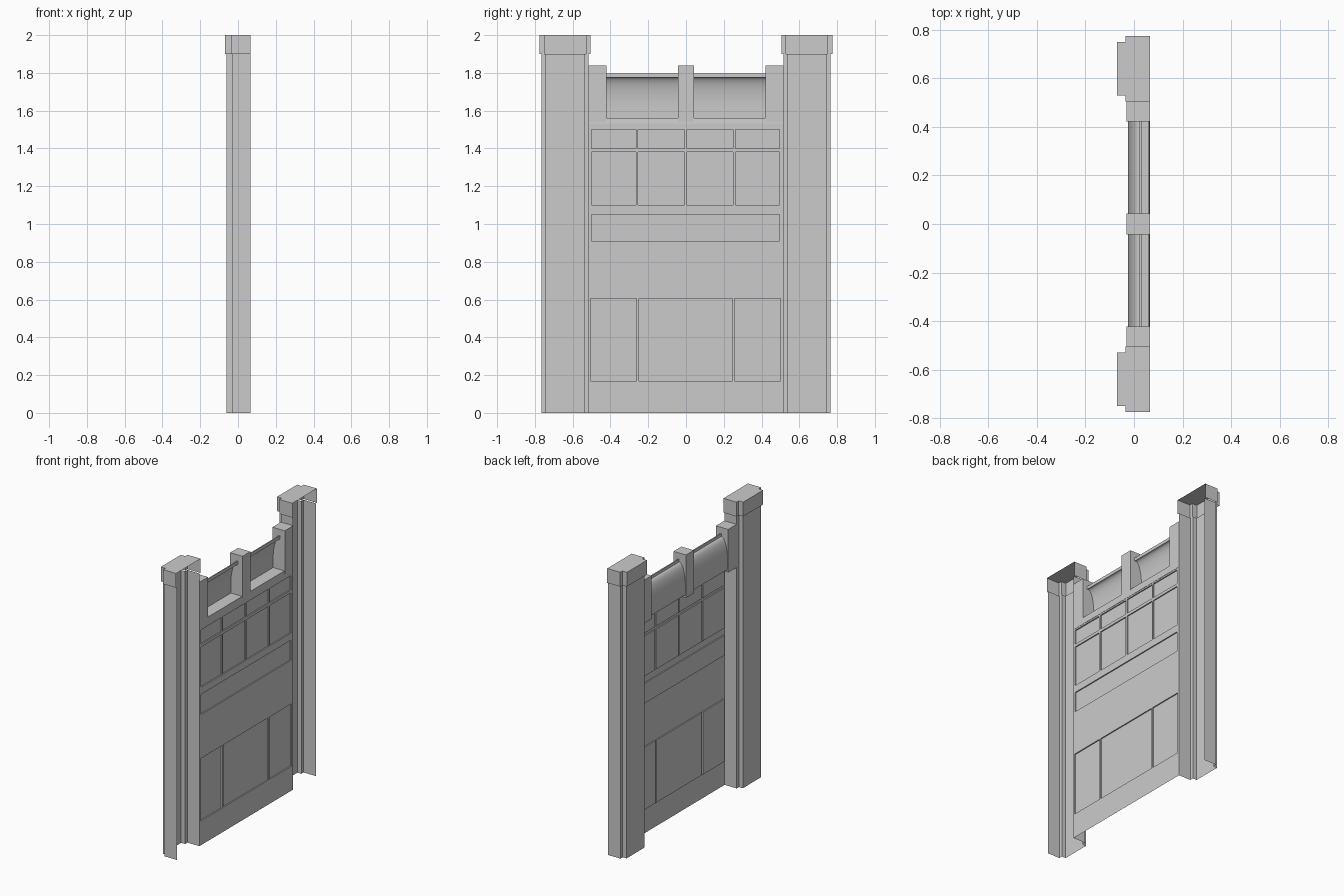
import bpy
import math

old = bpy.data.objects.get("Cube")
if old:
    bpy.data.objects.remove(old)

grey = bpy.data.materials.new("plain_grey")
grey.use_nodes = True
COLOUR = (0.6, 0.6, 0.6, 1)
grey.diffuse_color = COLOUR
grey.node_tree.nodes["Principled BSDF"].inputs["Base Color"].default_value = COLOUR

BACK = 0.065      # open rear plane
FRONT = -0.03     # front plane of the wall
EDGE = 0.515      # half width of the bay between posts


def make(name, verts, faces, smooth=False):
    mesh = bpy.data.meshes.new(name)
    mesh.from_pydata(verts, [], faces)
    mesh.materials.append(grey)
    if smooth:
        mesh.shade_smooth()
        mesh.set_sharp_from_angle(angle=math.radians(35))
    obj = bpy.data.objects.new(name, mesh)
    bpy.context.collection.objects.link(obj)
    return obj


def sheet_up(name, outline, z0, z1, lid=False):
    """Open (x, y) outline raised from z0 to z1, with an optional lid."""
    n = len(outline)
    verts = [(x, y, z) for z in (z0, z1) for x, y in outline]
    faces = [(i, i + 1, n + i + 1, n + i) for i in range(n - 1)]
    if lid:
        faces.append(tuple(range(n, 2 * n)))
    return make(name, verts, faces)


def sheet_across(name, outline, y0, y1, smooth=False):
    """Open (x, z) outline swept from y0 to y1."""
    n = len(outline)
    verts = [(x, y, z) for y in (y0, y1) for x, z in outline]
    faces = [(i, i + 1, n + i + 1, n + i) for i in range(n - 1)]
    return make(name, verts, faces, smooth)


def stepped(side, inner, outer, step, nose, mid):
    """Channel outline with a projecting nose, open at the rear."""
    a, b = inner + step, outer - step
    pts = [(BACK, inner), (mid, inner), (mid, a), (nose, a),
           (nose, b), (mid, b), (mid, outer), (BACK, outer)]
    return [(x, side * y) for x, y in pts]


# Hollow posts with caps
for side, word in ((1, "left"), (-1, "right")):
    sheet_up(word + "_post", stepped(side, EDGE, 0.765, 0.025, -0.06, FRONT), 0, 1.9)
    sheet_up(word + "_post_cap", stepped(side, 0.505, 0.775, 0.025, -0.07, -0.035),
             1.9, 2.0, lid=True)

# Brackets standing on the ledge
for name, y0, y1 in (("right_bracket", -EDGE, -0.422),
                     ("middle_bracket", -0.043, 0.043),
                     ("left_bracket", 0.422, EDGE)):
    ring = [(FRONT, y0), (BACK, y0), (BACK, y1), (FRONT, y1), (FRONT, y0)]
    obj = sheet_up(name, ring, 1.54, 1.84, lid=True)

# Curved hood between the brackets, ending in a small rail
curve = [(-0.025, 1.56), (-0.025, 1.62)]
for i in range(1, 11):
    t = math.radians(90 * i / 10)
    curve.append((0.022 - 0.047 * math.cos(t), 1.62 + 0.158 * math.sin(t)))
sheet_across("curved_hood", curve, -EDGE, EDGE, smooth=True)
rail = [(0.022, 1.775), (0.022, 1.797), (0.03, 1.797), (0.03, 1.775), (0.022, 1.775)]
sheet_across("hood_rail", rail, -EDGE, EDGE)

# Ledge over the panelled wall
sheet_across("ledge", [(-0.025, 1.56), (BACK - 0.003, 1.56), (BACK, 1.532),
                       (BACK, 1.51), (0.058, 1.51)], -EDGE, EDGE)

# Panelled wall: rows of recessed panes
four = [(-0.5, -0.265), (-0.253, -0.007), (0.005, 0.25), (0.262, 0.495)]
three = [(-0.505, -0.263), (-0.25, 0.247), (0.257, 0.5)]
rows = [(0.17, 0.605, three), (0.91, 1.05, [(-0.5, 0.495)]),
        (1.1, 1.38, four), (1.4, 1.5, four)]
FACE, SUNK = 0.063, 0.055
verts, faces = [], []


def quad(*pts):
    faces.append(tuple(range(len(verts), len(verts) + 4)))
    verts.extend(pts)


def flat(x, y0, y1, z0, z1):
    quad((x, y0, z0), (x, y1, z0), (x, y1, z1), (x, y0, z1))


level = 0
for z0, z1, panes in rows:
    flat(FACE, -EDGE, EDGE, level, z0)
    last = -EDGE
    for y0, y1 in panes:
        flat(FACE, last, y0, z0, z1)
        flat(SUNK, y0, y1, z0, z1)
        corners = [(y0, z0), (y0, z1), (y1, z1), (y1, z0)]
        for i in range(4):
            (ya, za), (yb, zb) = corners[i], corners[(i + 1) % 4]
            quad((FACE, ya, za), (FACE, yb, zb), (SUNK, yb, zb), (SUNK, ya, za))
        last = y1
    flat(FACE, last, EDGE, z0, z1)
    level = z1
flat(FACE, -EDGE, EDGE, level, 1.545)
make("panelled_wall", verts, faces)
